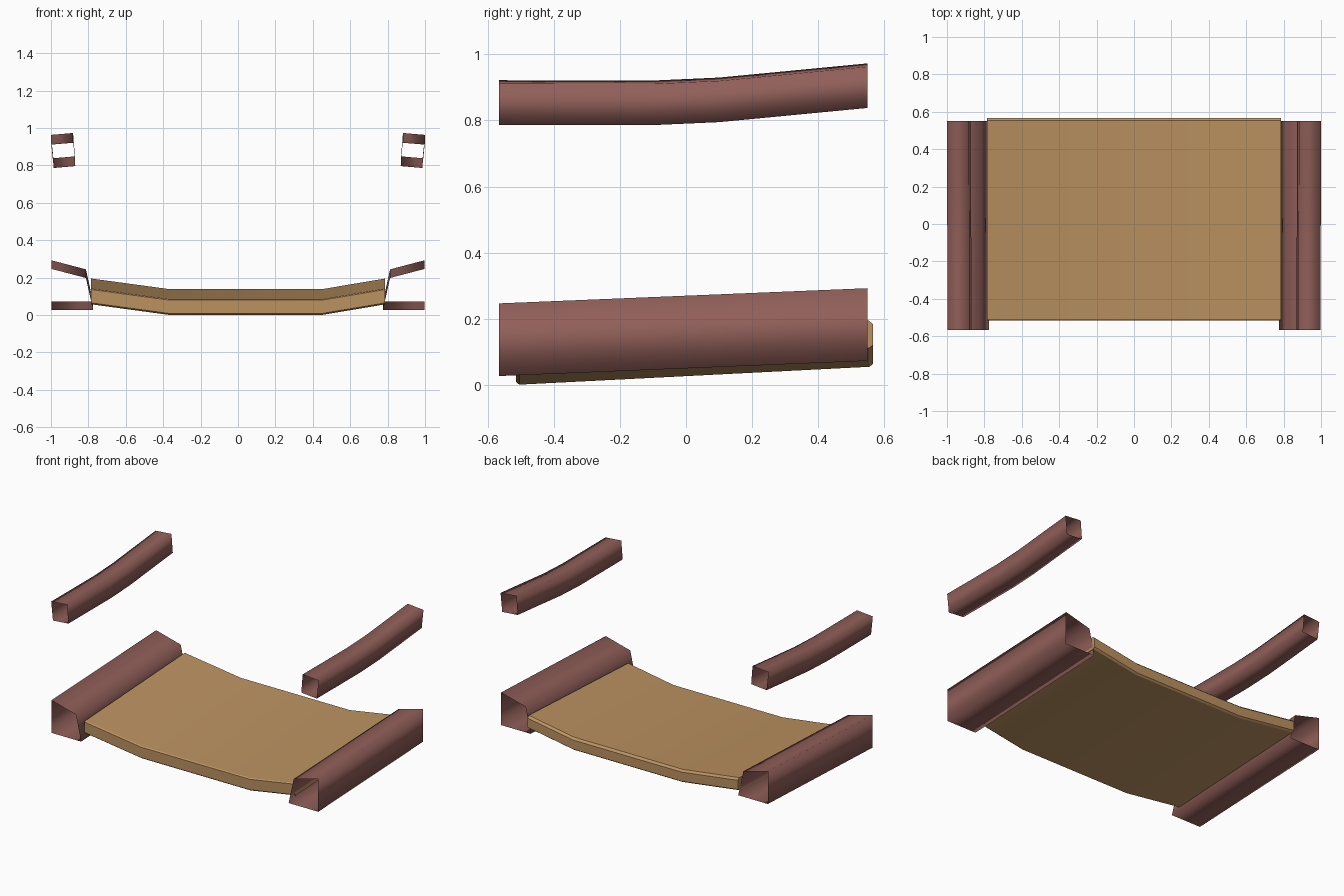
import bpy, bmesh, math

if "Cube" in bpy.data.objects:
    bpy.data.objects.remove(bpy.data.objects["Cube"])


def material(name, rgb):
    m = bpy.data.materials.new(name)
    m.diffuse_color = (*rgb, 1)
    m.use_nodes = True
    m.node_tree.nodes["Principled BSDF"].inputs["Base Color"].default_value = m.diffuse_color
    return m


WOOD = material("dark red brown", (0.285, 0.115, 0.100))
TAN = material("tan", (0.500, 0.290, 0.120))


def loft(name, rings, mat, capped, angle):
    """Join closed rings of points with quads, optionally capping the ends."""
    bm = bmesh.new()
    loops = [[bm.verts.new(p) for p in r] for r in rings]
    n = len(loops[0])
    for a, b in zip(loops, loops[1:]):
        for i in range(n):
            j = (i + 1) % n
            bm.faces.new((a[i], a[j], b[j], b[i]))
    if capped:
        bm.faces.new(loops[0][::-1])
        bm.faces.new(loops[-1])
    bmesh.ops.recalc_face_normals(bm, faces=bm.faces)
    me = bpy.data.meshes.new(name)
    bm.to_mesh(me)
    bm.free()
    me.materials.append(mat)
    ob = bpy.data.objects.new(name, me)
    bpy.context.collection.objects.link(ob)
    bpy.ops.object.select_all(action='DESELECT')
    ob.select_set(True)
    bpy.context.view_layer.objects.active = ob
    if angle is None:
        bpy.ops.object.shade_smooth()
    else:
        bpy.ops.object.shade_smooth_by_angle(angle=math.radians(angle))
    return ob


def tube(name, section, path):
    """Open-ended tube: (x, z) section carried along (y, x shift, z lift)."""
    for side, s in (("left", -1), ("right", 1)):
        rings = [[(s * (x + dx), y, z + dz) for x, z in section]
                 for y, dx, dz in path]
        loft(f"{side}_{name}", rings, WOOD, False, None)


# lower side rails, straight and rising to the back
tube("side_rail",
     [(0.775, 0.026), (0.996, 0.026), (0.996, 0.246), (0.813, 0.198)],
     [(-0.567, 0, 0), (0.55, 0, 0.046)])

# upper arm rails, leaning slightly and curving up to the back
tube("arm_rail",
     [(0.870, 0.797), (0.985, 0.787), (0.998, 0.912), (0.880, 0.922)],
     [(-0.567, 0, 0), (-0.33, 0, -0.001), (-0.1, 0, -0.001),
      (0.1, 0.001, 0.008), (0.32, 0.002, 0.029), (0.55, 0.002, 0.051)])

# seat: chamfered slab section (y, z) swept across a sagging line (x, lift)
seat_section = [(-0.515, 0.009), (-0.505, 0.001), (0.555, 0.055),
                (0.567, 0.064), (0.567, 0.126), (0.553, 0.139),
                (-0.507, 0.086), (-0.515, 0.080)]
seat_line = [(-0.785, 0.057), (-0.365, 0), (0.448, 0), (0.787, 0.057)]
loft("seat", [[(x, y, z - 0.001 + dz) for y, z in seat_section]
              for x, dz in seat_line], TAN, True, 30)
